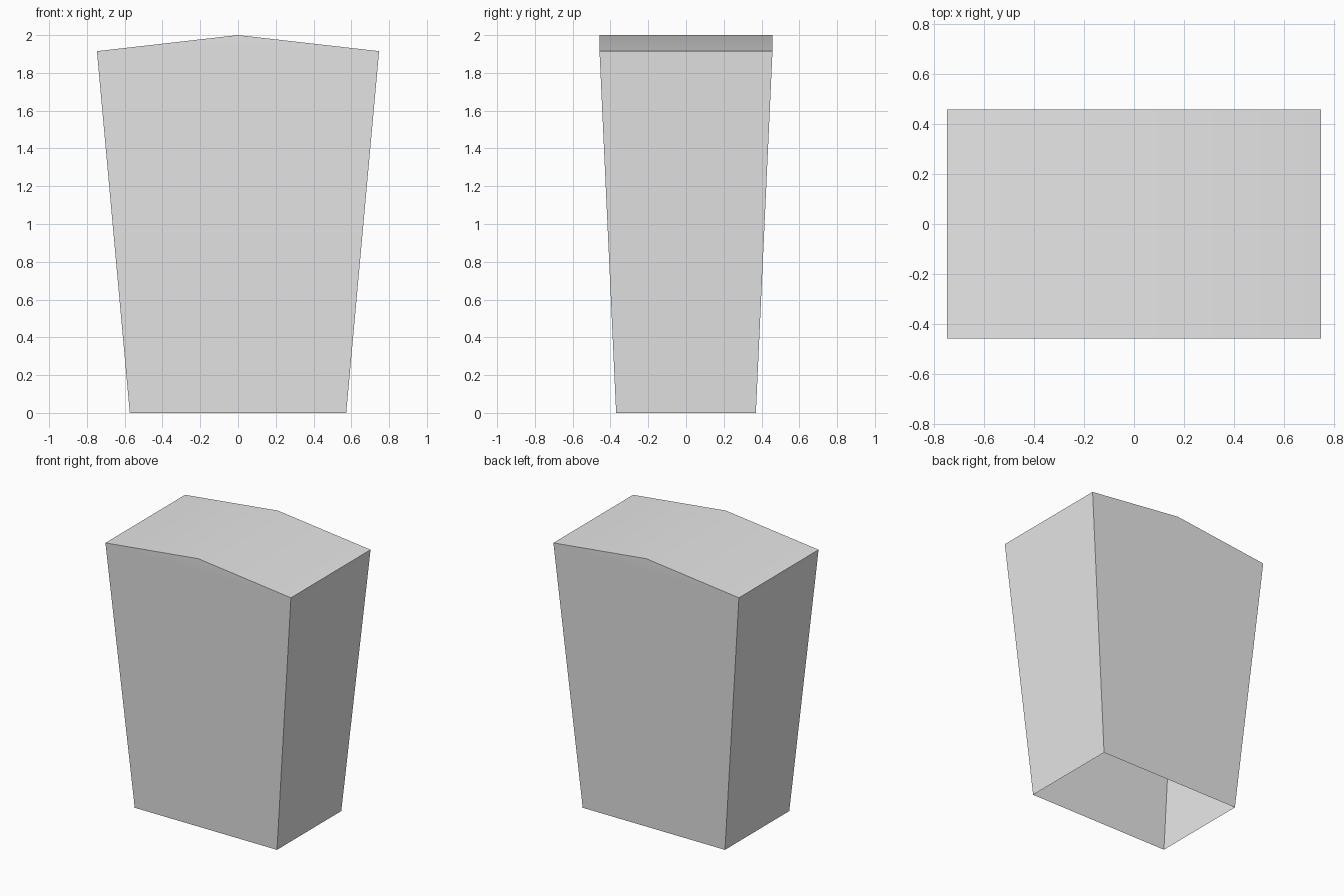
import bpy
import bmesh

# Remove the default cube
cube = bpy.data.objects.get("Cube")
if cube:
    bpy.data.objects.remove(cube, do_unlink=True)

# Plain grey
GREY = (0.8, 0.8, 0.8, 1.0)
grey = bpy.data.materials.new("plain_grey")
grey.use_nodes = True
grey.diffuse_color = GREY
grey.node_tree.nodes["Principled BSDF"].inputs["Base Color"].default_value = GREY

# Half sizes and heights
BASE_X, BASE_Y = 0.573, 0.37
TOP_X, TOP_Y = 0.747, 0.458
EAVE_Z, RIDGE_Z = 1.915, 2.0

bm = bmesh.new()


def ring(x, y, z):
    """Four corners, anticlockwise from front right."""
    return [bm.verts.new((sx * x, sy * y, z))
            for sx, sy in ((-1, -1), (1, -1), (1, 1), (-1, 1))]


# Tapered walls, open underneath
foot = ring(BASE_X, BASE_Y, 0)
eave = ring(TOP_X, TOP_Y, EAVE_Z)
for i in range(4):
    j = (i + 1) % 4
    bm.faces.new((foot[i], foot[j], eave[j], eave[i]))

# Shallow ridged top with its two gables
front_ridge = bm.verts.new((0, -TOP_Y, RIDGE_Z))
back_ridge = bm.verts.new((0, TOP_Y, RIDGE_Z))
bm.faces.new((eave[0], eave[1], front_ridge))
bm.faces.new((eave[2], eave[3], back_ridge))
bm.faces.new((eave[1], eave[2], back_ridge, front_ridge))
bm.faces.new((eave[3], eave[0], front_ridge, back_ridge))

mesh = bpy.data.meshes.new("tapered_body")
bm.to_mesh(mesh)
bm.free()
mesh.materials.append(grey)
body = bpy.data.objects.new("tapered_body", mesh)
bpy.context.collection.objects.link(body)

# Soft ridge, sharp corners
bpy.ops.object.select_all(action="DESELECT")
body.select_set(True)
bpy.context.view_layer.objects.active = body
bpy.ops.object.shade_smooth_by_angle(angle=0.52)
